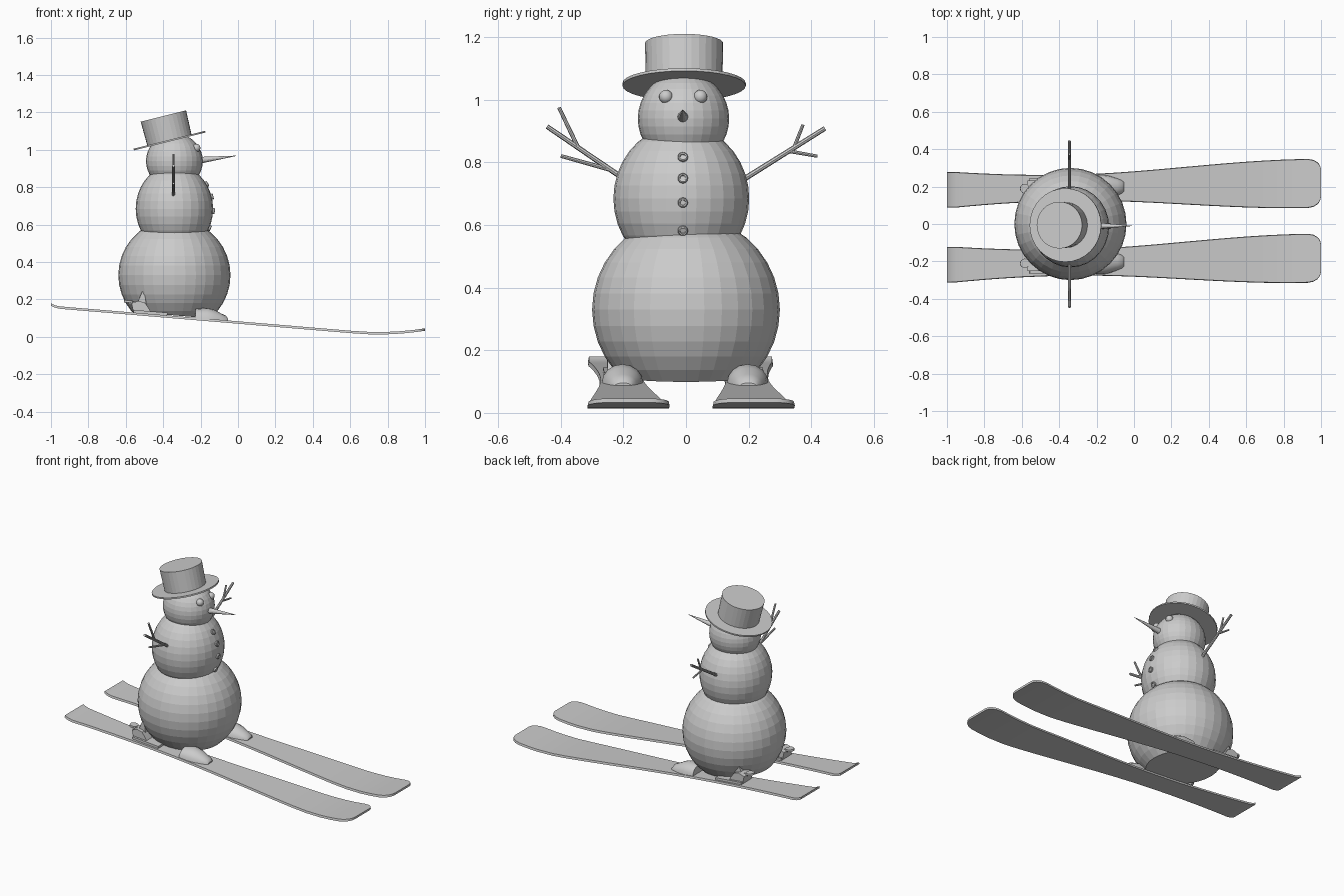
import bpy, bmesh, math
from mathutils import Matrix, Vector

if "Cube" in bpy.data.objects:
    bpy.data.objects.remove(bpy.data.objects["Cube"])

CX = -0.34  # x of the body axis


def finish(name, bm, smooth=False):
    bmesh.ops.recalc_face_normals(bm, faces=bm.faces)
    me = bpy.data.meshes.new(name)
    bm.to_mesh(me)
    bm.free()
    ob = bpy.data.objects.new(name, me)
    bpy.context.collection.objects.link(ob)
    if smooth:
        bpy.ops.object.select_all(action='DESELECT')
        ob.select_set(True)
        bpy.context.view_layer.objects.active = ob
        bpy.ops.object.shade_smooth_by_angle(angle=math.radians(35))
    return ob


def ball(name, loc, size, segs=28, rings=18, cut=None, smooth=False):
    bm = bmesh.new()
    m = Matrix.Translation(loc) @ Matrix.Diagonal((*size, 1))
    bmesh.ops.create_uvsphere(bm, u_segments=segs, v_segments=rings, radius=1, matrix=m)
    if cut:
        geom = bm.verts[:] + bm.edges[:] + bm.faces[:]
        bmesh.ops.bisect_plane(bm, geom=geom, plane_co=cut[0], plane_no=cut[1], clear_inner=True)
        bmesh.ops.holes_fill(bm, edges=[e for e in bm.edges if e.is_boundary])
    return finish(name, bm, smooth)


def loft(name, rings, m=Matrix()):
    bm = bmesh.new()
    vs = [[bm.verts.new(m @ Vector(p)) for p in r] for r in rings]
    n = len(vs[0])
    for a, b in zip(vs, vs[1:]):
        for i in range(n):
            bm.faces.new((a[i], a[(i + 1) % n], b[(i + 1) % n], b[i]))
    bm.faces.new(vs[0])
    bm.faces.new(vs[-1])
    return finish(name, bm, True)


def lathe(name, profile, m, segs=32, smooth=False):
    rings = [[(r * math.cos(2 * math.pi * i / segs), r * math.sin(2 * math.pi * i / segs), z)
              for i in range(segs)] for r, z in profile]
    ob = loft(name, rings, m)
    if not smooth:
        for p in ob.data.polygons:
            p.use_smooth = False
    return ob


def rod(name, a, b, r1, r2, segs=8):
    a, b = Vector(a), Vector(b)
    m = Matrix.Translation(a) @ (b - a).to_track_quat('Z', 'Y').to_matrix().to_4x4()
    return lathe(name, [(r1, 0), (r2, (b - a).length)], m, segs)


# Body: three stacked snowballs, the lowest flattened parallel to the skis
ball("lower_body", (CX, 0, 0.33), (0.3, 0.3, 0.3), 32, 18,
     cut=((CX, 0, 0.115), (0.083, 0, 1)))
MID, MSIZE = Vector((CX, -0.015, 0.685)), Vector((0.207, 0.217, 0.235))
ball("middle_body", MID, MSIZE)
ball("head", (CX, -0.008, 0.94), (0.152, 0.146, 0.148))

# Hat tipped backwards
hat = Matrix.Translation((-0.365, -0.006, 1.045)) @ Matrix.Rotation(math.radians(-14), 4, 'Y')
lathe("hat", [(0.197, 0), (0.197, 0.009), (0.122, 0.009), (0.125, 0.14)],
      hat, 32)

# Face
for s, n in ((-1, "right_eye"), (1, "left_eye")):
    ball(n, (-0.223, -0.009 + s * 0.055, 1.01), (0.022, 0.022, 0.022), 16, 10, smooth=True)
rod("nose", (-0.215, -0.01, 0.943), (-0.01, -0.01, 0.968), 0.019, 0.001, 12)

# Buttons sitting on the middle ball surface
for i, z in enumerate((0.816, 0.749, 0.672, 0.583)):
    dz = z - MID.z
    p = Vector((MID.x + MSIZE.x * math.sqrt(1 - (dz / MSIZE.z) ** 2), -0.01, z))
    nrm = Vector([(p[k] - MID[k]) / MSIZE[k] ** 2 for k in range(3)])
    m = Matrix.Translation(p) @ nrm.to_track_quat('Z', 'Y').to_matrix().to_4x4()
    lathe(f"button_{i + 1}", [(0.016, -0.008), (0.016, 0.006), (0.013, 0.009), (0.009, 0.008),
                              (0.008, 0.004)], m, 16)

# Stick arms with twigs: (y, z) start and end, radii
sticks = {
    "right_arm": ((-0.15, 0.715), (-0.444, 0.915), 0.009),
    "right_upper_twig": ((-0.345, 0.848), (-0.406, 0.976), 0.007),
    "right_lower_twig": ((-0.235, 0.775), (-0.40, 0.821), 0.007),
    "left_arm": ((0.15, 0.725), (0.444, 0.909), 0.009),
    "left_upper_twig": ((0.345, 0.847), (0.374, 0.921), 0.006),
    "left_lower_twig": ((0.33, 0.836), (0.42, 0.82), 0.006),
}
for n, (a, b, r) in sticks.items():
    rod(n, (-0.345, *a), (-0.345, *b), r, r * 0.85)


# Ski plan width and side profile
def half_width(x):
    if x < -0.35:
        return 0.07 + 0.025 * min(1, (x + 0.35) / -0.6) ** 2
    t = min(1, (x + 0.35) / 1.25)
    w = 0.07 + 0.061 * t * t * (3 - 2 * t)
    if x > 0.93:  # rounded tip corners
        w -= 0.06 * (1 - math.sqrt(max(0, 1 - ((x - 0.93) / 0.07) ** 2)))
    return w


def height(x):
    z = 0.155 - 0.0837 * (x + 0.94)
    if x > 0.62:
        z += 0.32 * (x - 0.62) ** 2
    if x < -0.95:
        z += 5 * (x + 0.95) ** 2
    return z


STATIONS = ([-1, -0.99, -0.975, -0.95] + [-0.9 + 0.1 * i for i in range(18)]
            + [0.87, 0.93, 0.96, 0.98, 0.99, 0.997, 1.0])


def box(name, x0, x1, hw, z0, z1, m):
    loft(name, [[(x, -hw, z0), (x, hw, z0), (x, hw, z1), (x, -hw, z1)] for x in (x0, x1)], m)


for side, yc in (("right", -0.2), ("left", 0.2)):
    rings = []
    for x in STATIONS:
        y, w, z = yc + 0.018 * x, half_width(x), height(x)
        rings.append([(x, y - w, z - 0.006), (x, y + w, z - 0.006),
                      (x, y + w - 0.003, z + 0.007), (x, y - w + 0.003, z + 0.007)])
    loft(f"{side}_ski", rings)

    # Bindings, built in the ski's own tilted frame
    m = (Matrix.Translation((CX, yc - 0.006, 0.11)) @ Matrix.Rotation(math.radians(1), 4, 'Z')
         @ Matrix.Rotation(math.radians(4.8), 4, 'Y'))
    # toe piece: tapering dome
    toe = [(0.11, 0.064, 0.05), (0.17, 0.066, 0.06), (0.21, 0.06, 0.052),
           (0.25, 0.046, 0.035), (0.275, 0.036, 0.026), (0.287, 0.026, 0.01)]
    loft(f"{side}_toe_binding",
         [[(u, w * math.cos(math.pi * k / 8), h * math.sin(math.pi * k / 8)) for k in range(9)]
          for u, w, h in toe], m)
    # heel piece: plate, tower, latch and round lever pad
    box(f"{side}_heel_plate", -0.22, -0.04, 0.055, -0.003, 0.016, m)
    tower = [(-0.22, 0), (-0.235, 0.05), (-0.2, 0.066), (-0.165, 0.06), (-0.14, 0.03), (-0.12, 0)]
    loft(f"{side}_heel_tower", [[(u, v, h) for u, h in tower] for v in (-0.042, 0.042)], m)
    latch = [(-0.205, 0.05), (-0.183, 0.118), (-0.172, 0.118), (-0.155, 0.05)]
    loft(f"{side}_heel_latch", [[(u, v, h) for u, h in latch] for v in (-0.02, 0.02)], m)
    box(f"{side}_heel_arm", -0.25, -0.2, 0.014, 0.045, 0.06, m)
    lathe(f"{side}_heel_pad", [(0.025, 0), (0.025, 0.012)],
          m @ Matrix.Translation((-0.25, 0, 0.052)), 16)
